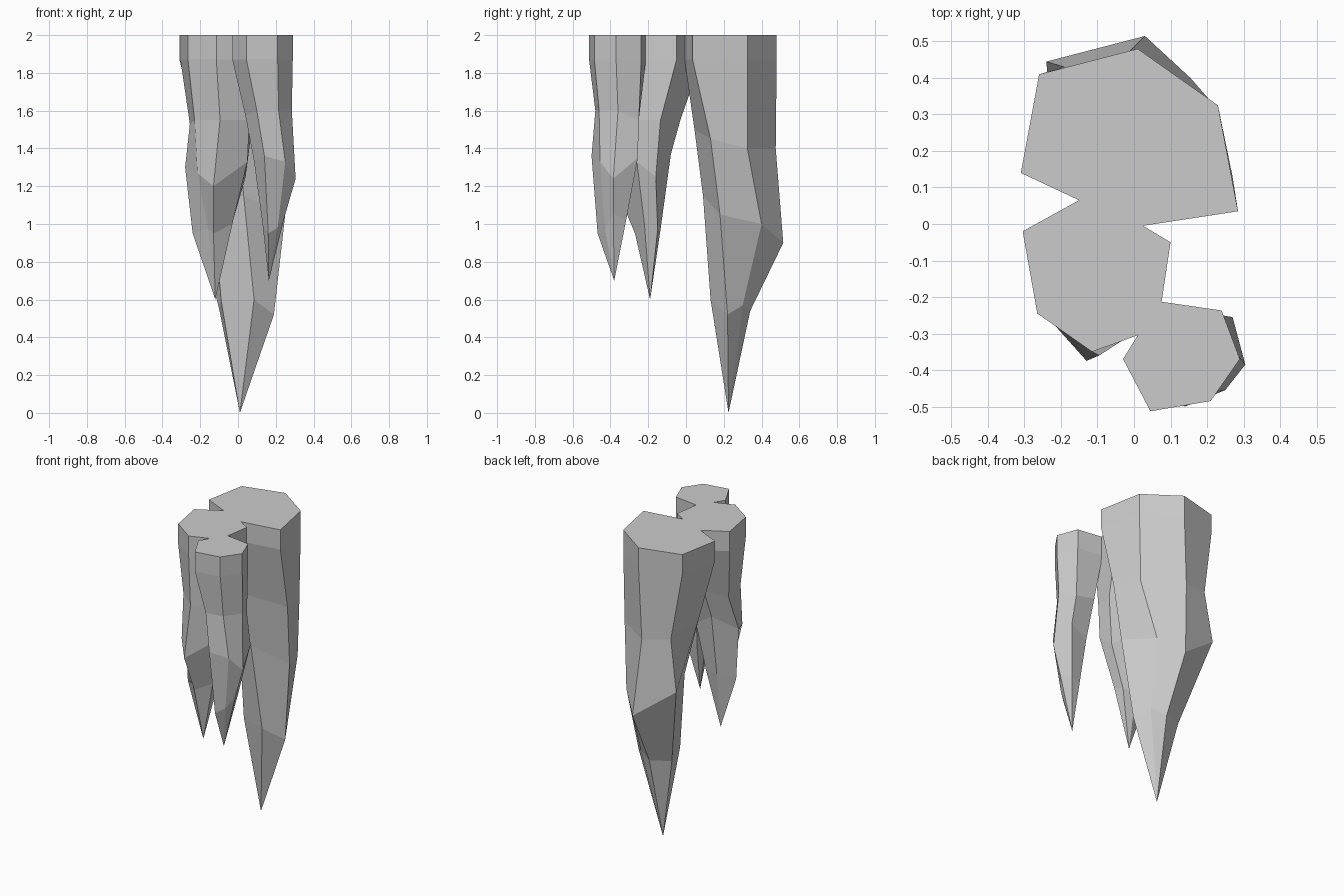
import bpy, bmesh


def spike(name, outline, rings, tip):
    """Hanging rock spike: flat top band, irregular six-sided rings, pointed tip."""
    bm = bmesh.new()
    loops = [[bm.verts.new((x, y, z)) for x, y in outline] for z in (2.0, 1.87)]
    loops += [[bm.verts.new(p) for p in ring] for ring in rings]
    point = bm.verts.new(tip)
    n = len(outline)
    bm.faces.new(loops[0])
    for a, b in zip(loops, loops[1:]):
        for i in range(n):
            j = (i + 1) % n
            bm.faces.new((a[i], a[j], b[j], b[i]))
    for i in range(n):
        bm.faces.new((loops[-1][i], loops[-1][(i + 1) % n], point))
    bmesh.ops.recalc_face_normals(bm, faces=bm.faces)
    mesh = bpy.data.meshes.new(name)
    bm.to_mesh(mesh)
    bm.free()
    obj = bpy.data.objects.new(name, mesh)
    bpy.context.collection.objects.link(obj)
    return obj


# Long spike at the back
spike("large_spike",
      [(-.26, .41), (.01, .48), (.23, .325), (.285, .035), (.005, -.008), (-.31, .14)],
      [[(-.19, .43, 1.43), (-.01, .475, 1.4), (.22, .325, 1.4),
        (.27, .13, 1.45), (0, .045, 1.5), (-.22, .17, 1.5)],
       [(-.24, .445, 1.1), (.03, .515, .9), (.155, .40, 1.0),
        (.25, .18, 1.05), (.03, .09, 1.15), (-.13, .20, 1.1)],
       [(-.10, .29, .55), (.03, .34, .54), (.12, .30, .57),
        (.19, .22, .52), (.085, .13, .6), (-.09, .19, .6)]],
      (.01, .225, 0))

# Middle spike on the left
spike("middle_spike",
      [(-.305, -.02), (-.265, -.245), (-.115, -.35), (.065, -.285), (.10, -.05), (-.12, .082)],
      [[(-.255, -.08, 1.53), (-.23, -.24, 1.55), (-.095, -.36, 1.55),
        (.06, -.26, 1.55), (.08, -.135, 1.55), (-.11, -.03, 1.55)],
       [(-.28, -.15, 1.3), (-.215, -.28, 1.27), (-.13, -.375, 1.2),
        (.05, -.26, 1.33), (.04, -.16, 1.25), (-.13, -.08, 1.37)],
       [(-.24, -.18, .95), (-.16, -.25, .98), (-.13, -.27, .95),
        (-.03, -.22, 1.0), (-.04, -.15, .97), (-.13, -.135, .97)]],
      (-.12, -.19, .6))

# Slender spike at the front right
spike("small_spike",
      [(.24, -.237), (.29, -.37), (.21, -.485), (.045, -.513), (-.03, -.37), (.068, -.212)],
      [[(.24, -.25, 1.55), (.285, -.36, 1.6), (.215, -.46, 1.6),
        (.10, -.48, 1.6), (.04, -.37, 1.57), (.10, -.25, 1.58)],
       [(.27, -.255, 1.35), (.305, -.385, 1.24), (.25, -.455, 1.33),
        (.14, -.50, 1.36), (.085, -.38, 1.33), (.13, -.29, 1.3)],
       [(.22, -.315, 1.03), (.25, -.385, 1.05), (.21, -.43, .98),
        (.16, -.468, .95), (.13, -.39, 1.0), (.15, -.33, 1.0)]],
      (.163, -.38, .7))
